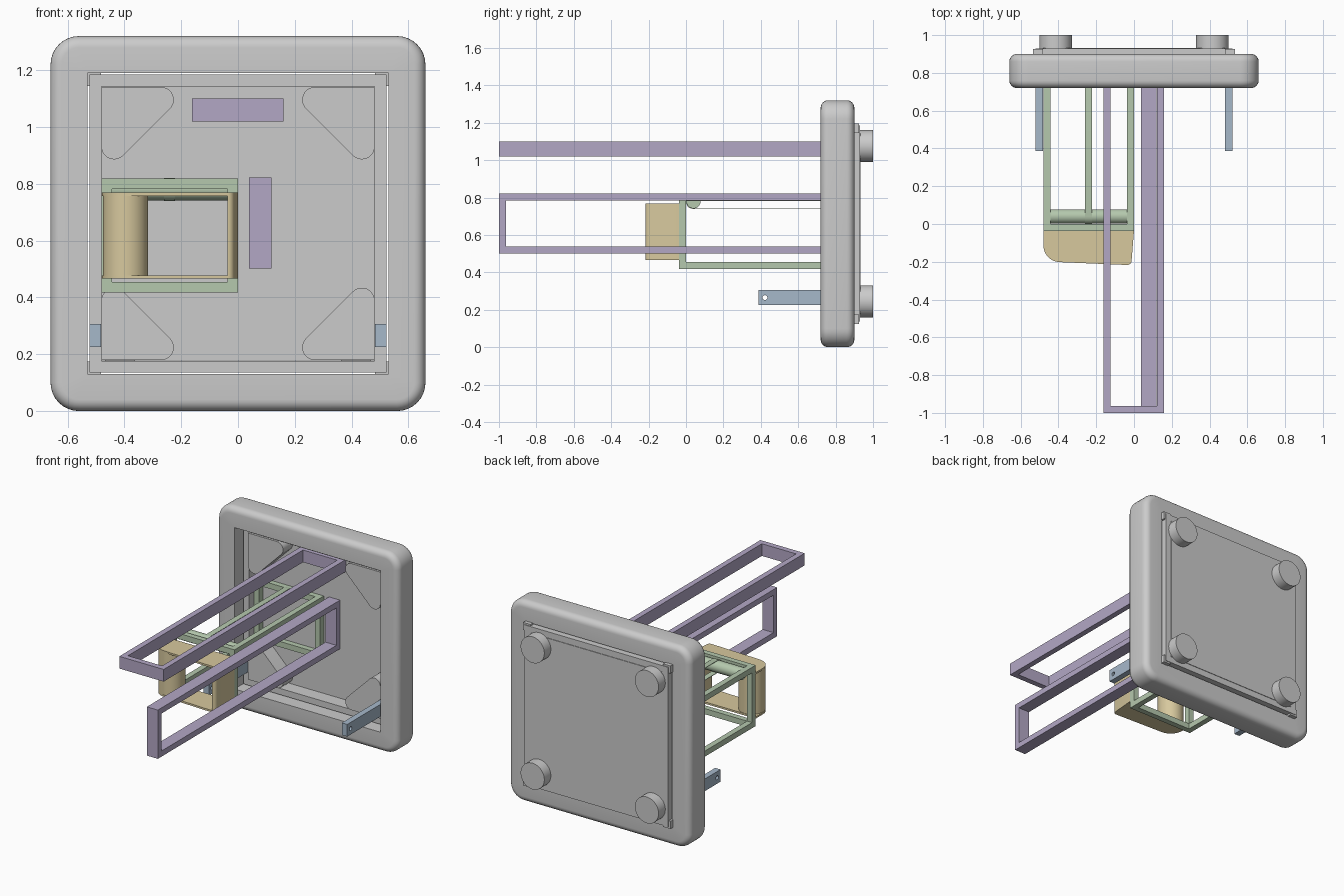
import bpy, bmesh
from math import sin, cos, pi, radians

if "Cube" in bpy.data.objects:
    bpy.data.objects.remove(bpy.data.objects["Cube"])

def mat(name, col):
    m = bpy.data.materials.new(name)
    m.diffuse_color = (*col, 1)
    m.use_nodes = True
    m.node_tree.nodes["Principled BSDF"].inputs["Base Color"].default_value = m.diffuse_color
    return m

PURPLE = mat("purple", (0.45, 0.39, 0.56))
GREEN = mat("green", (0.46, 0.58, 0.42))
TAN = mat("tan", (0.68, 0.58, 0.34))
BLUE = mat("blue", (0.38, 0.48, 0.59))

def finish(name, bm, m=None, smooth=False):
    bmesh.ops.recalc_face_normals(bm, faces=bm.faces)
    me = bpy.data.meshes.new(name)
    bm.to_mesh(me)
    bm.free()
    o = bpy.data.objects.new(name, me)
    bpy.context.collection.objects.link(o)
    if m:
        me.materials.append(m)
    if smooth:
        bpy.ops.object.select_all(action='DESELECT')
        o.select_set(True)
        bpy.context.view_layer.objects.active = o
        bpy.ops.object.shade_smooth_by_angle(angle=radians(32))
    return o

def prism(name, pts, axis, a, b, m=None, smooth=False, holes=()):
    """Extrude a 2D outline along an axis; a hole has the same point count as the outline."""
    def P(u, v, w):
        return {'x': (w, u, v), 'y': (u, w, v), 'z': (u, v, w)}[axis]
    bm = bmesh.new()
    n = len(pts)
    rows = [[[bm.verts.new(P(*p, w)) for p in loop] for w in (a, b)] for loop in (pts, *holes)]
    for lo, hi in rows:
        for i in range(n):
            j = (i + 1) % n
            bm.faces.new((lo[i], lo[j], hi[j], hi[i]))
    for k in (0, 1):
        if holes:
            for i in range(n):
                j = (i + 1) % n
                bm.faces.new((rows[0][k][i], rows[0][k][j], rows[1][k][j], rows[1][k][i]))
        else:
            bm.faces.new(rows[0][k])
    return finish(name, bm, m, smooth)

def rect(u0, u1, v0, v1):
    return [(u0, v0), (u1, v0), (u1, v1), (u0, v1)]

def arc(cx, cy, r, a0, a1, n=10):
    return [(cx + r * cos(radians(a0 + (a1 - a0) * i / n)),
             cy + r * sin(radians(a0 + (a1 - a0) * i / n))) for i in range(n + 1)]

def box(name, x0, x1, y0, y1, z0, z1, m=None):
    return prism(name, rect(x0, x1, y0, y1), 'z', z0, z1, m)

def frame(name, axis, u, v, w, t, m=None):
    """Rectangular loop of bars of thickness t."""
    return prism(name, rect(*u, *v), axis, *w, m,
                 holes=[rect(u[0] + t, u[1] - t, v[0] + t, v[1] - t)])

def cyl(name, c, r, axis, a, b, m=None):
    return prism(name, arc(*c, r, 0, 360, 48)[:-1], axis, a, b, m, True)

ZC = 0.66

# Padded outer ring with rounded rim and square opening
def rounded_square(h, r, n=8):
    return [p for k, (sx, sz) in enumerate([(1, 1), (-1, 1), (-1, -1), (1, -1)])
            for p in arc(sx * (h - r), ZC + sz * (h - r), r, 90 * k, 90 * k + 90, n)]

E = 0.04
prof = [(0.53, 0, 0.72)]
prof += [(0.66 - E + E * sin(t), 0.10 - E + E * sin(t), 0.72 + E - E * cos(t)) for t in [i * pi / 12 for i in range(7)]]
prof += [(0.66 - E + E * cos(t), 0.10 - E + E * cos(t), 0.90 - E + E * sin(t)) for t in [i * pi / 12 for i in range(7)]]
prof += [(0.53, 0, 0.90)]
bm = bmesh.new()
loops = [[bm.verts.new((x, y, z)) for x, z in rounded_square(h, r)] for h, r, y in prof]
for A, B in zip(loops, loops[1:] + loops[:1]):
    for i in range(len(A)):
        j = (i + 1) % len(A)
        bm.faces.new((A[i], A[j], B[j], B[i]))
bmesh.ops.remove_doubles(bm, verts=bm.verts, dist=1e-5)
bmesh.ops.dissolve_degenerate(bm, edges=bm.edges, dist=1e-5)
finish("outer_ring", bm, None, True)

# Back tray: panel plus raised rim
box("back_panel", -0.482, 0.482, 0.89, 0.932, ZC - 0.482, ZC + 0.482)
frame("tray_rim", 'y', (-0.522, 0.522), (ZC - 0.524, ZC + 0.524), (0.80, 0.93), 0.041)

# Corner blocks, gussets and round feet
for sx in (-1, 1):
    for sz in (-1, 1):
        tag = ("left" if sx < 0 else "right") + ("_low" if sz < 0 else "_high")
        xs = sorted((sx * 0.482, sx * 0.535))
        zs = sorted((ZC + sz * 0.485, ZC + sz * 0.535))
        box("corner_block_" + tag, *xs, 0.885, 0.926, *zs)
        tri = [(0, 0)] + arc(0.21, 0.045, 0.045, -90, 45) + arc(0.045, 0.21, 0.045, 45, 180)
        prism("gusset_" + tag, [(sx * (0.481 - u), ZC + sz * (0.481 - v)) for u, v in tri],
              'y', 0.79, 0.895, None, True)
        cyl("foot_" + tag, (sx * 0.415, ZC + sz * 0.415), 0.086, 'y', 0.925, 1.0)

# Long purple loops
frame("flat_loop", 'z', (-0.162, 0.16), (-1.0, 0.89), (1.02, 1.10), 0.037, PURPLE)
frame("upright_loop", 'x', (-1.0, 0.89), (0.502, 0.822), (0.038, 0.118), 0.037, PURPLE)

# Green box cage: two side loops, joined front and back
for tag, x0 in (("left", -0.48), ("right", -0.037)):
    frame("cage_side_" + tag, 'x', (-0.037, 0.89), (0.418, 0.818), (x0, x0 + 0.037), 0.037, GREEN)
for tag, y0 in (("front", -0.037), ("back", 0.853)):
    for lv, z0 in (("low", 0.418), ("high", 0.781)):
        box("cage_bar_%s_%s" % (tag, lv), -0.443, -0.037, y0, y0 + 0.037, z0, z0 + 0.037, GREEN)

# Roller and thin belt
cyl("roller", (0.04, 0.78), 0.038, 'x', -0.443, -0.037, GREEN)
belt = [arc(0.04, 0.78, r, 90, 270) + arc(0.85, 0.78, r, -90, 90) for r in (0.041, 0.038)]
prism("belt", belt[0], 'x', -0.26, -0.222, GREEN, True, [belt[1]])

# Tan head: column between two plates with a side wall
plate = ([(-0.48, -0.037)] + arc(-0.39, -0.112, 0.09, 180, 270)
         + arc(-0.035, -0.195, 0.022, 268, 352, 5) + [(0, -0.037)])
for lv, z0 in (("low", 0.466), ("high", 0.757)):
    prism("head_plate_" + lv, plate, 'z', z0, z0 + 0.012, TAN, True)
cyl("head_column", (-0.396, -0.12), 0.08, 'z', 0.47, 0.765, TAN)
wall = [(-0.037, -0.037), (-0.037, -0.217)] + arc(-0.035, -0.195, 0.022, 268, 352, 5) + [(0, -0.037)]
prism("head_wall", wall, 'z', 0.47, 0.765, TAN, True)

# Blue arms with a pin hole
cutter = cyl("pin_hole_cutter", (0.422, 0.265), 0.013, 'x', -0.7, 0.7)
cutter.hide_render = True
cutter.hide_set(True)
for tag, x0 in (("left", -0.522), ("right", 0.483)):
    arm = box("arm_" + tag, x0, x0 + 0.039, 0.387, 0.88, 0.226, 0.306, BLUE)
    mod = arm.modifiers.new("pin_hole", 'BOOLEAN')
    mod.object = cutter
    mod.operation = 'DIFFERENCE'
